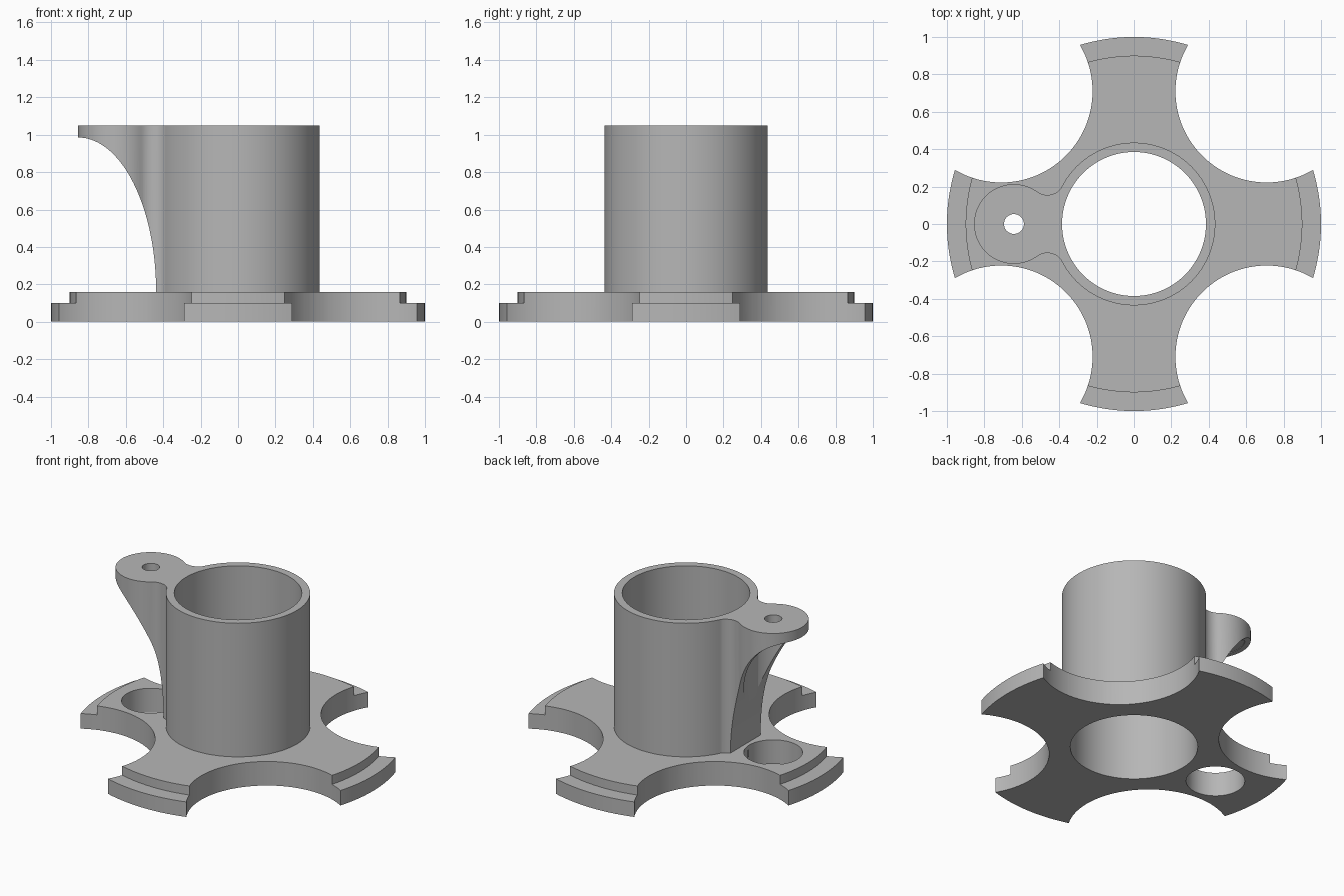
import bpy, bmesh
from math import sin, cos, pi, sqrt, atan2, radians
from mathutils import Matrix

cube = bpy.data.objects.get("Cube")
if cube:
    bpy.data.objects.remove(cube, do_unlink=True)

grey = bpy.data.materials.new("plain grey")
grey.use_nodes = True
colour = (0.47, 0.47, 0.47, 1)
grey.diffuse_color = colour
grey.node_tree.nodes["Principled BSDF"].inputs["Base Color"].default_value = colour

BORE, TUBE, TOP, DECK = 0.385, 0.435, 1.05, 0.16
EAR_X, EAR_R, FILLET = -0.642, 0.213, 0.092


def finish(name, bm):
    bmesh.ops.remove_doubles(bm, verts=bm.verts, dist=1e-5)
    bmesh.ops.recalc_face_normals(bm, faces=bm.faces)
    mesh = bpy.data.meshes.new(name)
    bm.to_mesh(mesh)
    bm.free()
    mesh.materials.append(grey)
    obj = bpy.data.objects.new(name, mesh)
    bpy.context.collection.objects.link(obj)
    return obj


def lathe(name, profile, steps=144):
    bm = bmesh.new()
    rings = [[bm.verts.new((r * cos(2 * pi * i / steps), r * sin(2 * pi * i / steps), z))
              for r, z in profile] for i in range(steps)]
    n = len(profile)
    for i in range(steps):
        a, b = rings[i], rings[(i + 1) % steps]
        for j in range(n):
            k = (j + 1) % n
            bm.faces.new((a[j], b[j], b[k], a[k]))
    return finish(name, bm)


def prism(name, outline, low, high, matrix=Matrix()):
    bm = bmesh.new()
    face = bm.faces.new([bm.verts.new((x, y, low)) for x, y in outline])
    up = bmesh.ops.extrude_face_region(bm, geom=[face])["geom"]
    bmesh.ops.translate(bm, vec=(0, 0, high - low),
                        verts=[v for v in up if isinstance(v, bmesh.types.BMVert)])
    bmesh.ops.transform(bm, matrix=matrix, verts=bm.verts)
    return finish(name, bm)


def arc(cx, cy, rx, ry, start, end, steps):
    return [(cx + rx * cos(start + (end - start) * i / steps),
             cy + ry * sin(start + (end - start) * i / steps)) for i in range(steps + 1)]


def cylinder(name, x, y, r, low, high, steps=96):
    return prism(name, arc(x, y, r, r, 0, 2 * pi, steps)[:-1], low, high)


def combine(target, tool, operation="DIFFERENCE"):
    mod = target.modifiers.new(operation.lower(), "BOOLEAN")
    mod.operation, mod.solver, mod.object = operation, "EXACT", tool
    bpy.context.view_layer.objects.active = target
    bpy.ops.object.modifier_apply(modifier=mod.name)
    bpy.data.objects.remove(tool, do_unlink=True)


# Stepped round base and hollow tube in one turned profile
body = lathe("flanged_tube", [(BORE, 0), (1, 0), (1, 0.1), (0.9, 0.1), (0.9, DECK),
                              (TUBE, DECK), (TUBE, TOP), (BORE, TOP)])

# Four round scallops leave a cross of flared arms
for sx in (-1, 1):
    for sy in (-1, 1):
        combine(body, cylinder("scallop_cutter", sx * 0.71, sy * 0.71, 0.488, -0.1, 0.3, 128))

# Ear outline: round lobe, fillets blending into the tube, hidden arc inside the wall
reach_tube, reach_lobe = TUBE - 0.002 + FILLET, EAR_R + FILLET
fx = (reach_tube ** 2 - reach_lobe ** 2 + EAR_X ** 2) / (2 * EAR_X)
fy = sqrt(reach_tube ** 2 - fx ** 2)
lobe_angle = atan2(fy, fx - EAR_X)
tube_angle = atan2(fy, fx)
upper = arc(fx, fy, FILLET, FILLET, tube_angle - pi, lobe_angle - pi, 14)
outline = upper[:-1] + arc(EAR_X, 0, EAR_R, EAR_R, lobe_angle, 2 * pi - lobe_angle, 64)
outline += [(x, -y) for x, y in reversed(upper[:-1])]
outline += arc(0, 0, 0.41, 0.41, 2 * pi - tube_angle, tube_angle, 14)
ear = prism("screw_ear", outline, 0.12, TOP)

# Elliptical sweep under the ear
sweep = arc(-0.855, DECK, 0.417, 0.825, 0, pi / 2, 48)
sweep += [(-1, 0.985), (-1, 0.05), (-0.438, 0.05)]
combine(ear, prism("sweep_cutter", sweep, -0.5, 0.5, Matrix.Rotation(pi / 2, 4, "X")))
combine(body, ear, "UNION")

# Driver channel through base and ear underside, then the screw hole
combine(body, cylinder("channel_cutter", EAR_X, 0, 0.177, -0.1, 0.985))
combine(body, cylinder("screw_hole_cutter", EAR_X, 0, 0.053, 0.8, 1.2, 48))

bpy.ops.object.select_all(action="DESELECT")
body.select_set(True)
bpy.context.view_layer.objects.active = body
bpy.ops.object.shade_smooth_by_angle(angle=radians(25))
